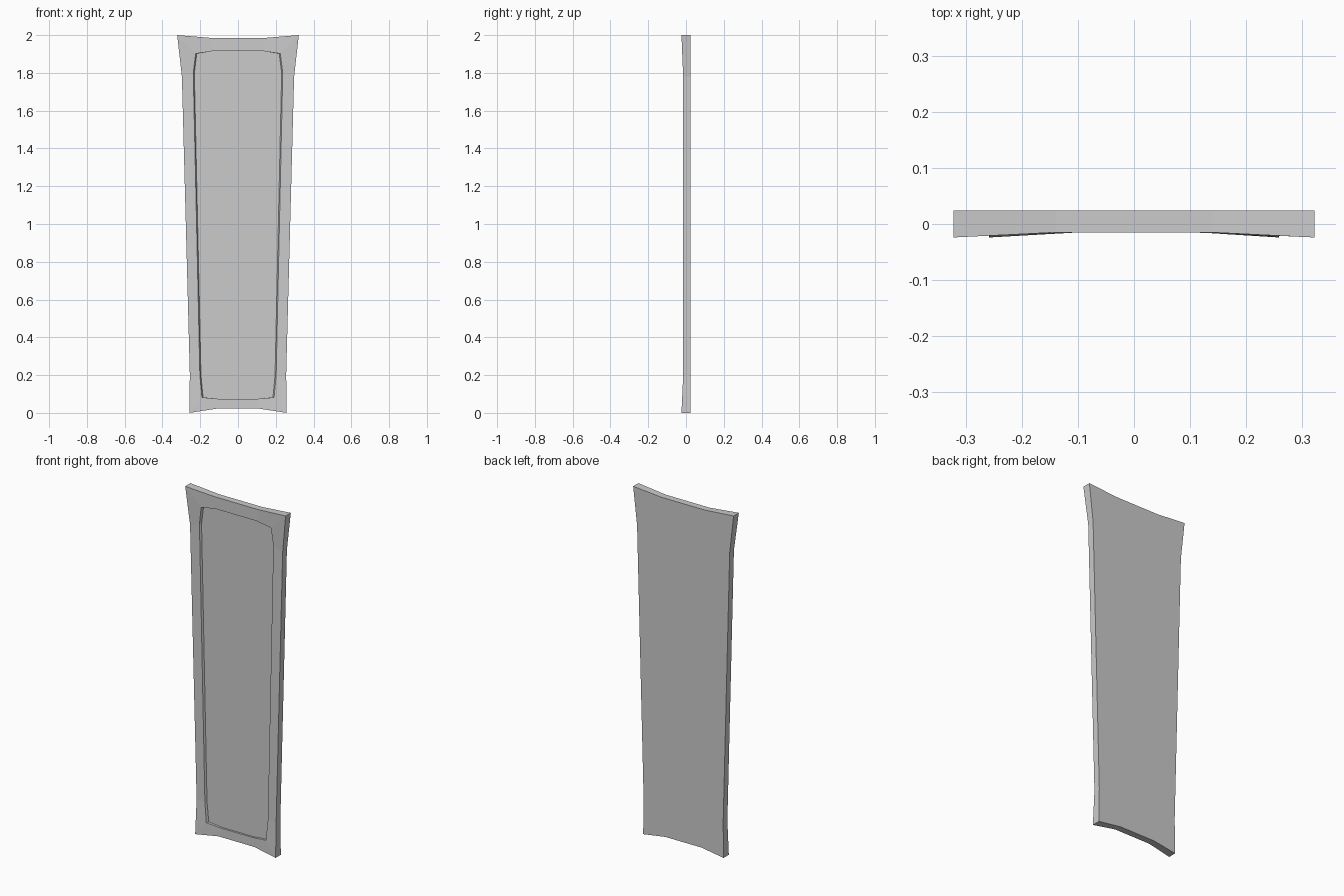
import bpy, bmesh

if "Cube" in bpy.data.objects:
    bpy.data.objects.remove(bpy.data.objects["Cube"])

BACK, FLAT, CORNER, FLOOR = 0.024, -0.015, -0.024, -0.004

# Right half of each outline, from bottom to top: (x, z, front y)
outer_half = [(0.115, 0.022, FLAT), (0.258, 0.0, CORNER), (0.255, 0.20, FLAT),
              (0.297, 1.78, FLAT), (0.322, 2.0, CORNER), (0.14, 1.985, FLAT)]
inner_half = [(0.10, 0.074, FLAT), (0.191, 0.082, -0.018), (0.202, 0.20, FLAT),
              (0.237, 1.80, FLAT), (0.224, 1.902, -0.018), (0.13, 1.916, FLAT)]


def mirrored(half):
    """Close a half outline by mirroring it across x = 0."""
    return half + [(-x, z, y) for x, z, y in reversed(half)]


bm = bmesh.new()


def ring(points, y=None, inset=0.0):
    return [bm.verts.new((x - inset * (1 if x > 0 else -1) * (abs(x) > 0.15),
                          fy if y is None else y, z)) for x, z, fy in points]


def bridge(a, b):
    n = len(a)
    for i in range(n):
        j = (i + 1) % n
        bm.faces.new((a[i], a[j], b[j], b[i]))


outer, inner = mirrored(outer_half), mirrored(inner_half)
# Flat back, side walls, raised front frame, recess wall and recess floor
back = ring(outer, BACK)
front = ring(outer)
lip = ring(inner)
floor = ring(inner, FLOOR, 0.006)
bm.faces.new(back)
bridge(back, front)
bridge(front, lip)
bridge(lip, floor)
bm.faces.new(floor)
bmesh.ops.recalc_face_normals(bm, faces=bm.faces)

mesh = bpy.data.meshes.new("recessed_panel")
bm.to_mesh(mesh)
bm.free()
panel = bpy.data.objects.new("recessed_panel", mesh)
bpy.context.collection.objects.link(panel)
